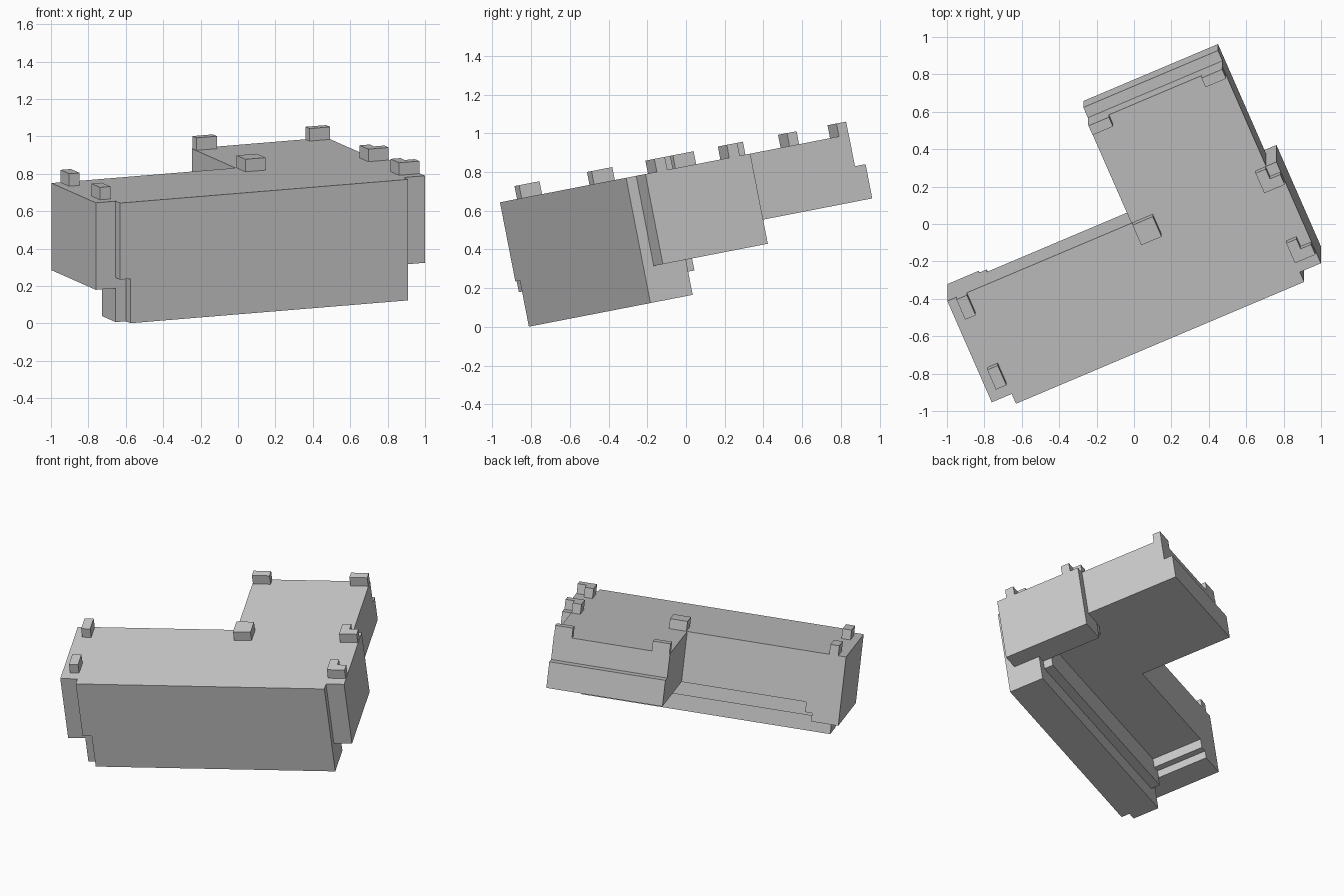
import bpy, bmesh
from math import radians
from mathutils import Matrix, Vector

if "Cube" in bpy.data.objects:
    bpy.data.objects.remove(bpy.data.objects["Cube"])

# The upturned corner sofa is modelled upright in local axes, then tilted as a whole
TILT = Matrix.Rotation(radians(11), 4, 'X') @ Matrix.Rotation(radians(23.3), 4, 'Z')
TOP, SEAT, ARM, BOTTOM = 0.815, 0.468, 0.341, 0.156
FOOT_TOP = 0.883


def prism(name, profile, lo, hi, axis='Z'):
    """Extrude a profile: (x, y) points along Z, or (x, z) points along Y."""
    put = (lambda a, b, t: (a, b, t)) if axis == 'Z' else (lambda a, b, t: (a, t, b))
    bm = bmesh.new()
    face = bm.faces.new([bm.verts.new(put(a, b, lo)) for a, b in profile])
    ext = bmesh.ops.extrude_face_region(bm, geom=[face])
    moved = [g for g in ext['geom'] if isinstance(g, bmesh.types.BMVert)]
    bmesh.ops.translate(bm, verts=moved, vec=Vector(put(0, 0, hi - lo)))
    bmesh.ops.recalc_face_normals(bm, faces=bm.faces[:])
    mesh = bpy.data.meshes.new(name)
    bm.to_mesh(mesh)
    bm.free()
    obj = bpy.data.objects.new(name, mesh)
    obj.matrix_world = TILT
    bpy.context.collection.objects.link(obj)
    return obj


def box(name, x0, x1, y0, y1, z0, z1):
    return prism(name, [(x0, y0), (x1, y0), (x1, y1), (x0, y1)], z0, z1)


# L-shaped seat and the overhanging chaise cushion
prism('seat', [(-.837, -.262), (.713, -.262), (.713, .155), (.836, .155),
               (.836, .745), (.052, .745), (.052, .155), (-.837, .155)], SEAT, TOP)
box('chaise_cushion_front', .052, .836, .745, .806, SEAT, .648)

# Backrest between the arms, its rear panel and its cushion
prism('backrest', [(-.837, TOP), (-.837, ARM), (-.904, ARM), (-.904, BOTTOM),
                   (.774, BOTTOM), (.774, ARM), (.713, ARM), (.713, TOP)],
      -.446, -.262, 'Y')
prism('back_panel', [(-.904, TOP), (-.904, .398), (-.843, .398), (-.843, BOTTOM),
                     (.774, BOTTOM), (.774, TOP)], -.504, -.446, 'Y')
box('back_cushion', -.837, .713, -.262, -.2, .278, SEAT)

# Arms with inner pads
for side, outer, inner, pad in (('left', -1.02, -.837, -.79), ('right', .896, .713, .668)):
    box(side + '_arm', *sorted((outer, inner)), -.446, .155, ARM, TOP)
    end = .155 if side == 'left' else .15
    box(side + '_arm_pad', *sorted((inner, pad)), -.2, end, .398, SEAT)

# Plain feet
for name, x0, x1, y0, y1 in (
        ('foot_left_front', -.967, -.906, -.379, -.262),
        ('foot_left_rear', -.967, -.906, .036, .155),
        ('foot_inner_corner', .058, .176, .036, .155),
        ('foot_chaise_left', .056, .175, .69, .745),
        ('foot_chaise_right', .714, .834, .69, .745)):
    box(name, x0, x1, y0, y1, TOP, FOOT_TOP)

# Notched feet under the right arm
for name, y in (('foot_right_front', -.379), ('foot_right_rear', .036)):
    prism(name, [(.774, y), (.893, y), (.893, y + .06), (.833, y + .06),
                 (.833, y + .118), (.774, y + .118)], TOP, FOOT_TOP)
